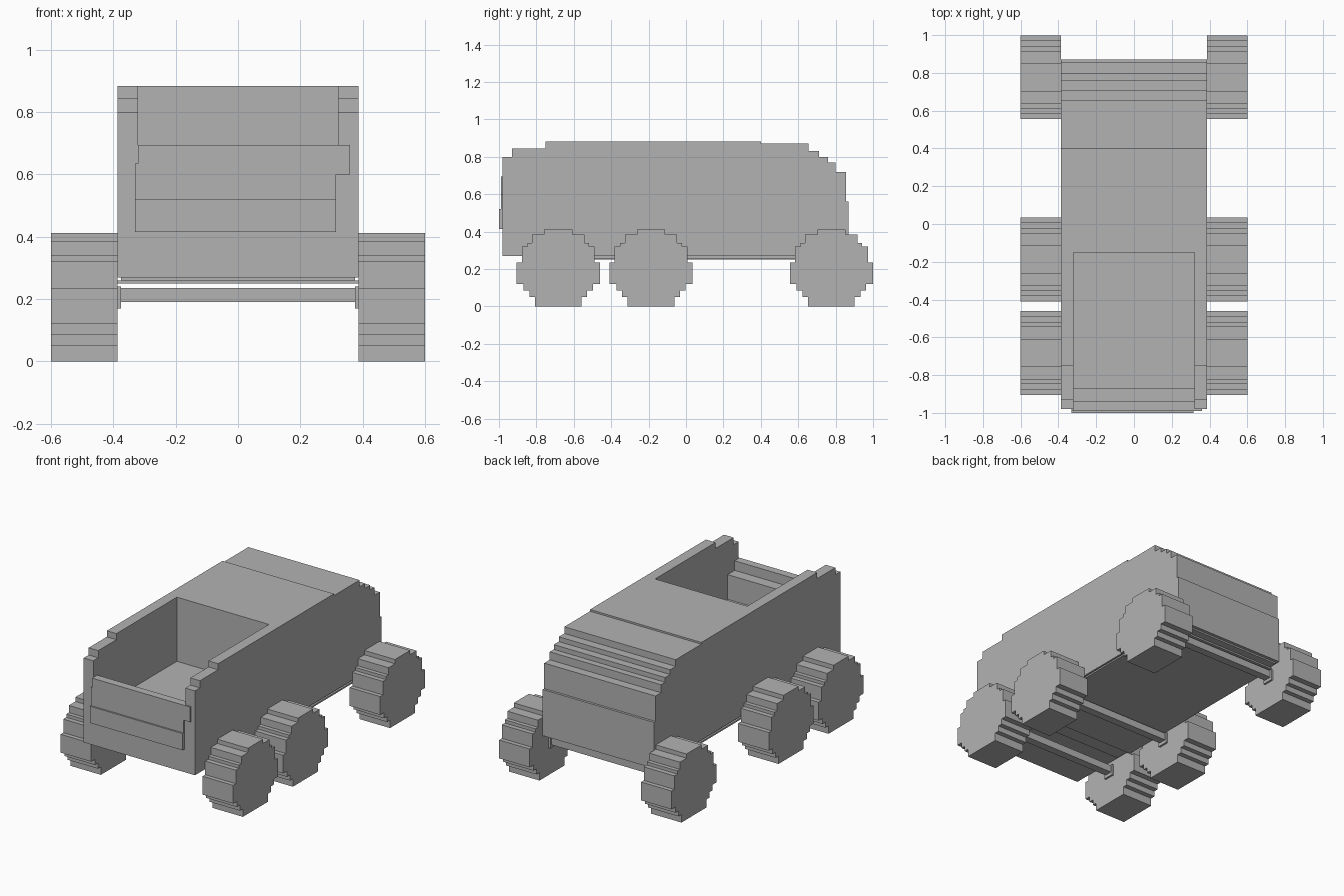
import bpy
import bmesh

old = bpy.data.objects.get("Cube")
if old:
    bpy.data.objects.remove(old, do_unlink=True)

grey = bpy.data.materials.new("plain_grey")
grey.use_nodes = True
grey.diffuse_color = (0.45, 0.45, 0.45, 1)
grey.node_tree.nodes["Principled BSDF"].inputs["Base Color"].default_value = (0.45, 0.45, 0.45, 1)


def extrude(name, outline, x0, x1):
    """Extrude a closed (y, z) outline from x0 to x1."""
    bm = bmesh.new()
    face = bm.faces.new([bm.verts.new((x0, y, z)) for y, z in outline])
    moved = bmesh.ops.extrude_face_region(bm, geom=[face])["geom"]
    verts = [v for v in moved if isinstance(v, bmesh.types.BMVert)]
    bmesh.ops.translate(bm, vec=(x1 - x0, 0, 0), verts=verts)
    bmesh.ops.recalc_face_normals(bm, faces=bm.faces[:])
    mesh = bpy.data.meshes.new(name)
    bm.to_mesh(mesh)
    bm.free()
    mesh.materials.append(grey)
    obj = bpy.data.objects.new(name, mesh)
    bpy.context.collection.objects.link(obj)
    return obj


def box(name, x0, x1, y0, y1, z0, z1):
    return extrude(name, [(y0, z0), (y1, z0), (y1, z1), (y0, z1)], x0, x1)


def stairs(steps, z):
    """Turn (y, top) pairs into a stepped line rising from z."""
    points = []
    for y, top in steps:
        points += [(y, z), (y, top)]
        z = top
    return points


# Body with stepped nose and tail
BODY = 0.387
BED = 0.32
tail = stairs([(0.87, 0.56), (0.855, 0.72), (0.80, 0.77), (0.76, 0.80),
               (0.71, 0.83), (0.655, 0.872), (0.40, 0.883)], 0.27)
nose = stairs([(-0.98, 0.80), (-0.93, 0.845), (-0.75, 0.883)], 0.27)
body = extrude("body", tail + nose[::-1], -BODY, BODY)

# Open bed with a ledge behind the front wall
bed = [(-0.15, 0.48), (-0.15, 1.0), (-1.1, 1.0), (-1.1, 0.695),
       (-0.94, 0.695), (-0.94, 0.635), (-0.87, 0.635), (-0.87, 0.48)]
cutter = extrude("bed_cutter", bed, -BED, BED)
cutter.hide_render = True
cut = body.modifiers.new("bed", "BOOLEAN")
cut.object = cutter
cut.solver = "EXACT"
bpy.context.view_layer.objects.active = body
bpy.ops.object.modifier_apply(modifier=cut.name)
bpy.data.objects.remove(cutter, do_unlink=True)

# Front panel in two thicknesses, with a tab on one side
box("front_panel_lower", -0.33, 0.315, -1.0, -0.98, 0.415, 0.52)
box("front_panel_middle", -0.33, 0.315, -0.99, -0.98, 0.52, 0.635)
box("front_panel_upper", -BED, 0.315, -0.99, -0.98, 0.635, 0.695)
box("front_panel_tab", 0.315, 0.36, -0.99, -0.98, 0.60, 0.695)

# Floor plates under the body
box("underplate_upper", -0.375, 0.375, -0.60, 0.85, 0.26, 0.27)
box("underplate_lower", -BODY, BODY, -0.50, 0.80, 0.25, 0.26)

# Stepped wheels, axles and hubs
side = stairs([(0.125, 0.05), (0.155, 0.085), (0.185, 0.12), (0.222, 0.235),
               (0.195, 0.32), (0.165, 0.34), (0.14, 0.385), (0.075, 0.412)], 0)
for place, cy in (("front", -0.683), ("middle", -0.187), ("rear", 0.777)):
    outline = [(cy + y, z) for y, z in side] + [(cy - y, z) for y, z in side[::-1]]
    for name, s in (("left", 1), ("right", -1)):
        extrude(f"{place}_{name}_wheel", outline, s * BODY, s * 0.6)
        box(f"{place}_{name}_hub", s * 0.375, s * BODY, cy - 0.035, cy + 0.035, 0.17, 0.24)
    box(f"{place}_axle", -0.375, 0.375, cy - 0.025, cy + 0.025, 0.19, 0.235)
